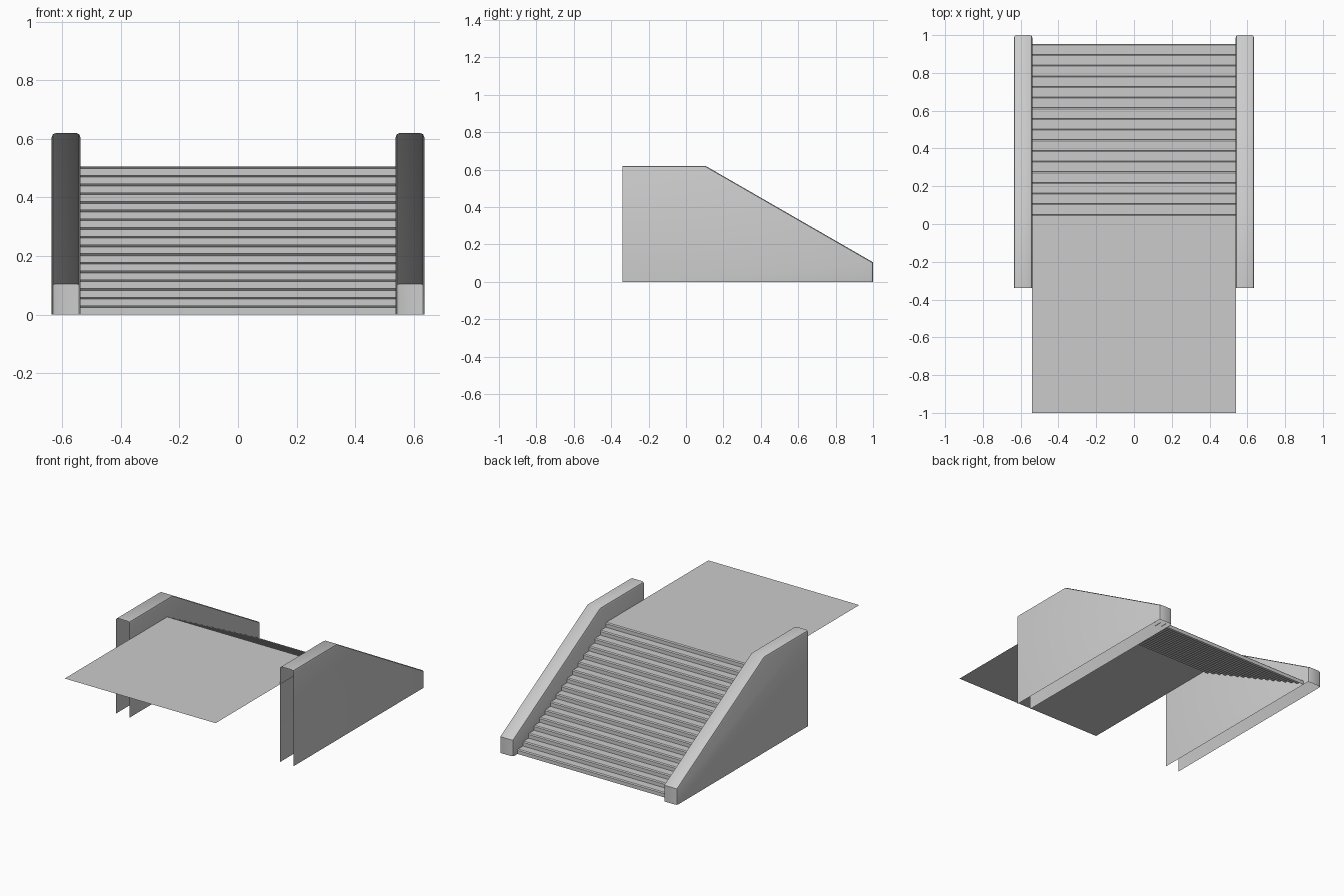
import bpy, bmesh

if "Cube" in bpy.data.objects:
    bpy.data.objects.remove(bpy.data.objects["Cube"])

HALF = 0.54        # half width of the stair
TOP = 0.505        # landing height
STEPS = 17
RISE = TOP / STEPS
RUN = 0.0564
FOOT_Y = 0.954     # face of the lowest riser
NOSE = 0.006       # chamfer on the step edges


def finish(bm, name):
    bmesh.ops.recalc_face_normals(bm, faces=bm.faces[:])
    mesh = bpy.data.meshes.new(name)
    bm.to_mesh(mesh)
    bm.free()
    ob = bpy.data.objects.new(name, mesh)
    bpy.context.collection.objects.link(ob)
    return ob


def strip(name, profile):
    """Open sheet: a (y, z) profile swept across the stair width."""
    bm = bmesh.new()
    rows = [[bm.verts.new((x, y, z)) for x in (-HALF, HALF)] for y, z in profile]
    for a, b in zip(rows, rows[1:]):
        bm.faces.new((a[0], a[1], b[1], b[0]))
    ob = finish(bm, name)
    # sheet faces up
    if sum(p.normal.z * p.area for p in ob.data.polygons) < 0:
        ob.data.flip_normals()
    return ob


# Stair flight with chamfered step edges
profile = [(FOOT_Y, 0)]
for i in range(STEPS):
    y, z = FOOT_Y - i * RUN, (i + 1) * RISE
    profile += [(y, z - NOSE), (y - NOSE, z)]
    if i < STEPS - 1:
        profile.append((y - RUN, z))
strip("stair_steps", profile)

# Landing sheet
strip("landing", [(profile[-1][0], TOP), (-1, TOP)])


def side_wall(name, x0, x1):
    """Hollow parapet: two cheeks plus a cap, open at the base and the front."""
    outline = [(-0.34, 0), (-0.34, 0.62), (0.105, 0.62), (1.0, 0.105), (1.0, 0)]
    bm = bmesh.new()
    a = [bm.verts.new((x0, y, z)) for y, z in outline]
    b = [bm.verts.new((x1, y, z)) for y, z in outline]
    bm.faces.new(a)
    bm.faces.new(b[::-1])
    for i in range(1, 4):
        bm.faces.new((a[i], b[i], b[i + 1], a[i + 1]))
    bmesh.ops.recalc_face_normals(bm, faces=bm.faces[:])
    # round the long edges of the cap
    rim = [e for e in bm.edges if len(e.link_faces) == 2
           and abs(e.verts[0].co.x - e.verts[1].co.x) < 1e-5]
    bmesh.ops.bevel(bm, geom=rim, offset=0.014, segments=2, profile=0.5,
                    affect='EDGES')
    ob = finish(bm, name)
    bpy.ops.object.select_all(action='DESELECT')
    ob.select_set(True)
    bpy.context.view_layer.objects.active = ob
    bpy.ops.object.shade_smooth_by_angle()


# Parapet walls either side
side_wall("right_wall", 0.538, 0.636)
side_wall("left_wall", -0.636, -0.538)
